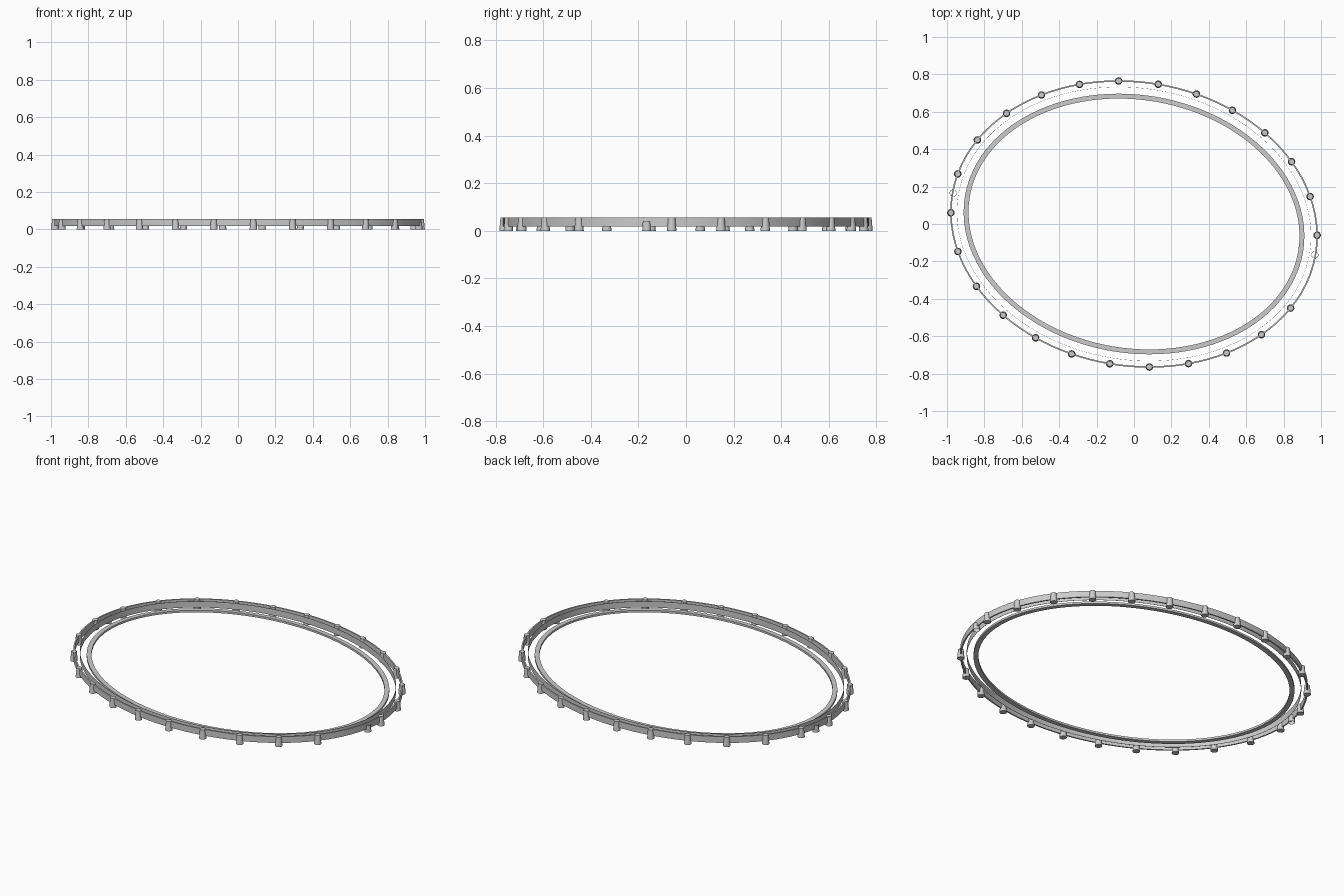
import bpy, bmesh, math
from mathutils import Vector

cube = bpy.data.objects.get("Cube")
if cube:
    bpy.data.objects.remove(cube)

grey = bpy.data.materials.new("light grey")
grey.use_nodes = True
grey.diffuse_color = (0.6, 0.6, 0.6, 1)
grey.node_tree.nodes["Principled BSDF"].inputs["Base Color"].default_value = grey.diffuse_color

HALF_X, HALF_Y, SKEW = 0.979, 0.762, -0.064
BOTTOM, TOP = 0.018, 0.055
SEGMENTS = 104
POSTS = 26


def oval(t):
    return Vector((HALF_X * math.cos(t), SKEW * math.cos(t) + HALF_Y * math.sin(t), 0))


def inward(t):
    tangent = oval(t + 0.001) - oval(t - 0.001)
    return Vector((-tangent.y, tangent.x, 0)).normalized()


def even_angles(count):
    """Angles spaced evenly along the oval, clockwise from its back."""
    steps = 5200
    start = math.atan2(HALF_Y, SKEW)
    ts = [start - math.tau * i / steps for i in range(steps + 1)]
    lengths = [0.0]
    for a, b in zip(ts, ts[1:]):
        lengths.append(lengths[-1] + (oval(b) - oval(a)).length)
    result, j = [], 0
    for k in range(count):
        while lengths[j] < lengths[-1] * k / count:
            j += 1
        result.append(ts[j])
    return result


def finish(bm, name):
    bmesh.ops.recalc_face_normals(bm, faces=bm.faces[:])
    mesh = bpy.data.meshes.new(name)
    bm.to_mesh(mesh)
    bm.free()
    mesh.materials.append(grey)
    obj = bpy.data.objects.new(name, mesh)
    bpy.context.collection.objects.link(obj)
    bpy.ops.object.select_all(action='DESELECT')
    obj.select_set(True)
    bpy.context.view_layer.objects.active = obj
    bpy.ops.object.shade_smooth_by_angle(angle=math.radians(30))


def band(name, outer, inner, high=TOP):
    """Rectangular section swept around the oval at inward offsets."""
    bm = bmesh.new()
    section = [(outer, BOTTOM), (outer, high), (inner, high), (inner, BOTTOM)]
    loops = []
    for t in even_angles(SEGMENTS):
        p, n = oval(t), inward(t)
        loops.append([bm.verts.new(p + n * d + Vector((0, 0, z))) for d, z in section])
    for i, a in enumerate(loops):
        b = loops[(i + 1) % SEGMENTS]
        for k in range(4):
            m = (k + 1) % 4
            bm.faces.new((a[k], a[m], b[m], b[k]))
    finish(bm, name)


def post(name, position, base, tip, height, capped=True):
    bm = bmesh.new()
    bmesh.ops.create_cone(bm, cap_ends=capped, segments=20,
                          radius1=base, radius2=tip, depth=height)
    bmesh.ops.translate(bm, verts=bm.verts[:], vec=position + Vector((0, 0, height / 2)))
    finish(bm, name)


# Nested oval bands
band("outer_wall", -0.004, 0.004)
band("middle_strip", 0.0315, 0.0325)
band("inner_rim", 0.068, 0.094, high=0.03)

# Tapered posts around the wall, with one gap on the left side
GAP = 8
for i, angle in enumerate(even_angles(POSTS)):
    if i != GAP:
        post(f"post_{i + 1}", oval(angle), 0.02, 0.015, TOP)

# Short open sleeves on opposite ends
for side, name in ((1, "left_sleeve"), (-1, "right_sleeve")):
    post(name, Vector((0.967, -0.165, 0)) * side, 0.019, 0.017, 0.04, capped=False)
